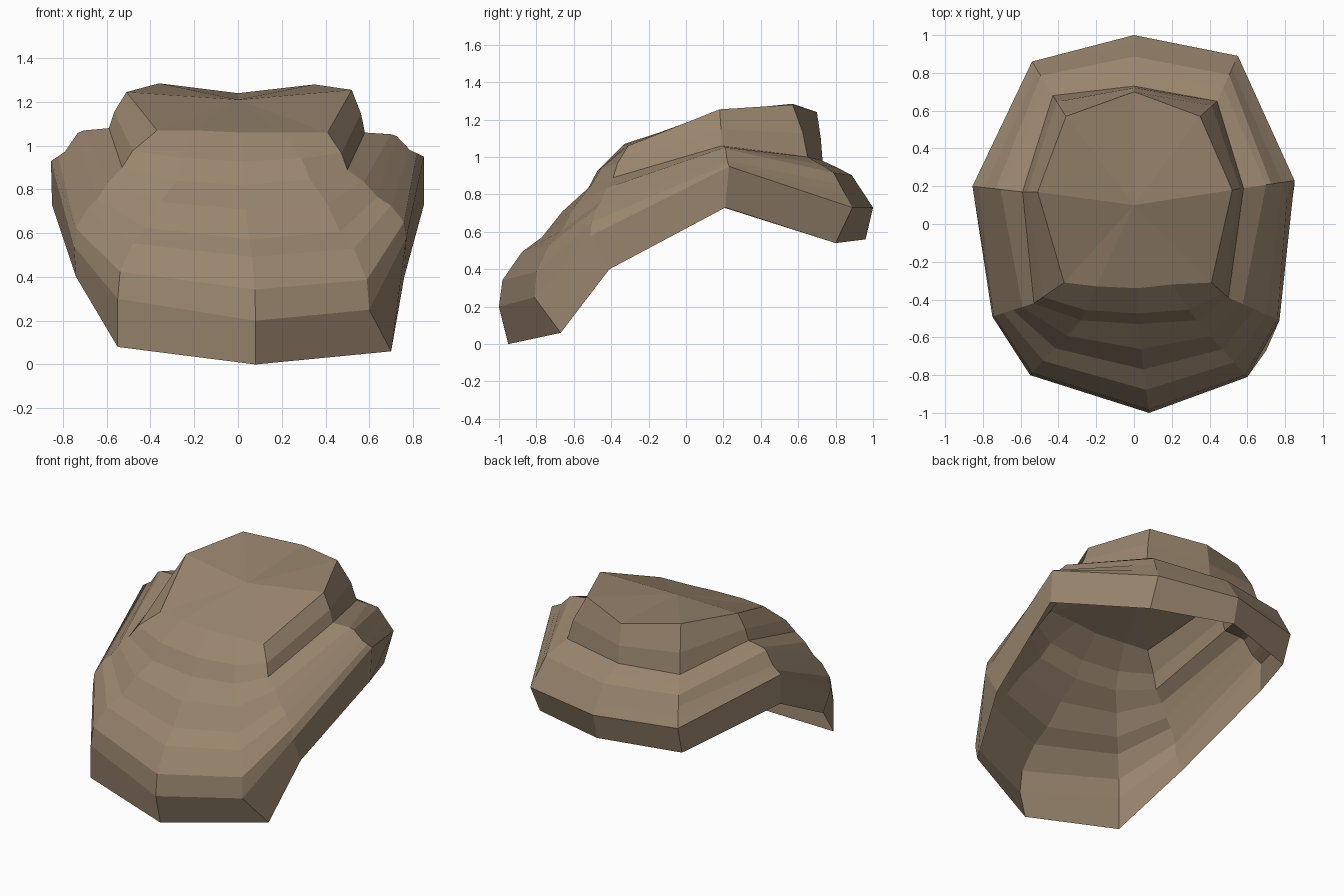
import bpy, bmesh
from mathutils import Vector

if "Cube" in bpy.data.objects:
    bpy.data.objects.remove(bpy.data.objects["Cube"])

# Rings run: front, front-right, right-front, right, back-right,
#            back, back-left, left, left-front, front-left
FOOT = [(.08, -.95, 0), (.70, -.67, .06), (.76, -.41, .40), (.85, .21, .73), (.54, .80, .54),
        (0, .96, .56), (-.53, .80, .54), (-.85, .20, .73), (-.74, -.42, .40), (-.55, -.80, .08)]
BAND = [(.08, -1, .20), (.60, -.81, .25), (.77, -.51, .58), (.85, .23, .95), (.55, .89, .73),
        (0, 1, .73), (-.54, .86, .73), (-.855, .20, .93), (-.75, -.49, .54), (-.55, -.80, .30)]
SHOULDER = [(.02, -.53, .82), (.33, -.51, .845), (.50, -.39, .89), (.58, .19, 1.06), (.44, .65, 1.0),
            (0, .73, .98), (-.43, .68, 1.0), (-.59, .17, 1.08), (-.53, -.42, .90), (-.28, -.51, .84)]
CROWN = [(.02, -.34, 1.06), (.20, -.32, 1.06), (.41, -.31, 1.06), (.52, .18, 1.255), (.35, .57, 1.28),
         (0, .70, 1.24), (-.36, .57, 1.285), (-.51, .17, 1.245), (-.37, -.31, 1.07), (-.20, -.33, 1.07)]

# Terrace steps as (inward, upward) fractions for the front, sides and back
STEPS = [((.04, .23), (.12, .14), (.14, .23)),
         ((.26, .47), (.24, .28), (.28, .46)),
         ((.49, .60), (.46, .85), (.42, .69)),
         ((.72, .82), (.56, .93), (.70, .85))]
ZONE = [0, 0, 0, 1, 2, 2, 2, 1, 0, 0]


def blend(low, high, steps):
    """Ring between two rings, with separate inward and upward amounts."""
    ring = []
    for p, q, (a, b) in zip(low, high, steps):
        ring.append((p[0] + (q[0] - p[0]) * a, p[1] + (q[1] - p[1]) * a, p[2] + (q[2] - p[2]) * b))
    return ring


# Terraced open shell
rings = [FOOT, BAND]
rings += [blend(BAND, SHOULDER, [step[z] for z in ZONE]) for step in STEPS]
rings += [SHOULDER, blend(SHOULDER, CROWN, [(.3, .45)] * 10), CROWN]

bm = bmesh.new()
loops = [[bm.verts.new(p) for p in ring] for ring in rings]
for low, high in zip(loops, loops[1:]):
    for i in range(10):
        j = (i + 1) % 10
        bm.faces.new((low[i], low[j], high[j], high[i]))

# Sunken crown top
centre = bm.verts.new(Vector((0, .10, 1.21)))
for i in range(10):
    bm.faces.new((loops[-1][i], loops[-1][(i + 1) % 10], centre))
bm.normal_update()

mesh = bpy.data.meshes.new("terraced_shell")
bm.to_mesh(mesh)
bm.free()
stone = bpy.data.materials.new("tan_stone")
stone.diffuse_color = (.32, .235, .155, 1)
stone.use_nodes = True
stone.node_tree.nodes["Principled BSDF"].inputs["Base Color"].default_value = stone.diffuse_color
mesh.materials.append(stone)
shell = bpy.data.objects.new("terraced_shell", mesh)
bpy.context.collection.objects.link(shell)
